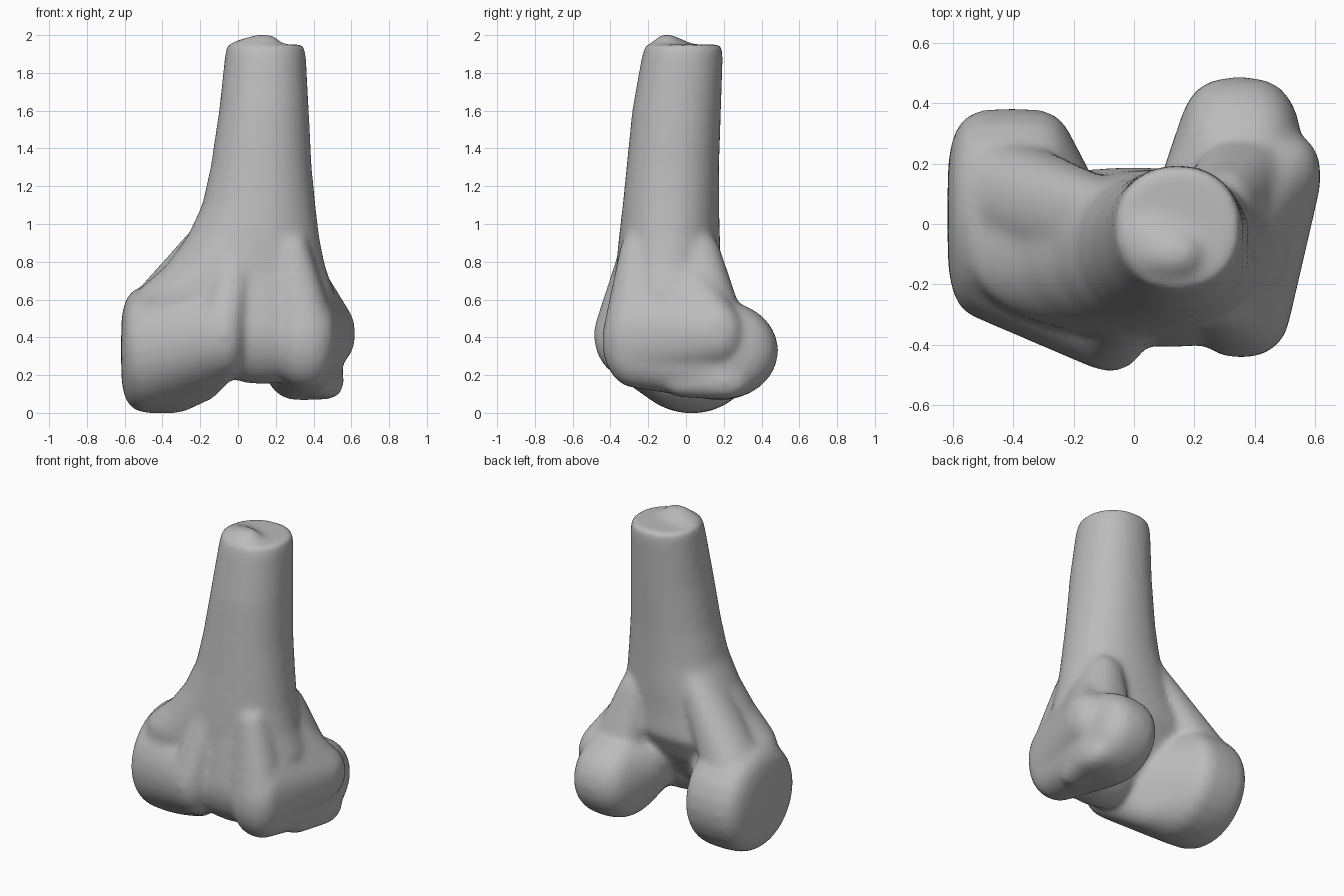
import bpy, bmesh, math

if "Cube" in bpy.data.objects:
    bpy.data.objects.remove(bpy.data.objects["Cube"], do_unlink=True)

bone = bpy.data.materials.new("bone_grey")
bone.use_nodes = True
grey = (0.5, 0.5, 0.5, 1)
bone.diffuse_color = grey
bone.node_tree.nodes["Principled BSDF"].inputs["Base Color"].default_value = grey


def soft(v, n):
    """Superellipse power: n = 2 is round, higher is boxier."""
    return math.copysign(abs(v) ** (2 / n), v)


def blob_points(x, y, z, rx, ry, rz, n=2.4, rows=12, cols=24):
    """Points of a rounded block whose poles lie along x."""
    points = [(x - rx, y, z), (x + rx, y, z)]
    for i in range(1, rows):
        a = math.pi * i / rows
        across, out = soft(math.cos(a), n), soft(math.sin(a), n)
        for j in range(cols):
            b = math.tau * j / cols
            points.append((x + rx * across,
                           y + ry * out * math.cos(b),
                           z + rz * out * math.sin(b)))
    return points


def hull(bm, *blobs):
    """Convex skin around some rounded blocks."""
    verts = [bm.verts.new(p) for blob in blobs for p in blob_points(*blob)]
    bmesh.ops.convex_hull(bm, input=verts)
    loose = [v for v in verts if v.is_valid and not v.link_faces]
    bmesh.ops.delete(bm, geom=loose, context='VERTS')


def loft(bm, rings, n=2.15, cols=48):
    """Skin over level rings given as z, x range and y range."""
    loops = []
    for z, x0, x1, y0, y1 in rings:
        loops.append([bm.verts.new((
            (x0 + x1) / 2 + (x1 - x0) / 2 * soft(math.cos(math.tau * j / cols), n),
            (y0 + y1) / 2 + (y1 - y0) / 2 * soft(math.sin(math.tau * j / cols), n), z))
            for j in range(cols)])
    for lo, hi in zip(loops, loops[1:]):
        for j in range(cols):
            k = (j + 1) % cols
            bm.faces.new((lo[j], lo[k], hi[k], hi[j]))
    bm.faces.new(loops[0][::-1])
    bm.faces.new(loops[-1])


bm = bmesh.new()

# shaft flaring into the wide lower end
loft(bm, [
    (0.32, -0.45, 0.46, -0.28, 0.00),
    (0.50, -0.57, 0.50, -0.35, 0.12),
    (0.64, -0.54, 0.51, -0.37, 0.19),
    (0.78, -0.38, 0.46, -0.37, 0.18),
    (0.93, -0.27, 0.43, -0.355, 0.18),
    (1.10, -0.19, 0.41, -0.335, 0.175),
    (1.30, -0.145, 0.39, -0.315, 0.175),
    (1.60, -0.10, 0.375, -0.285, 0.185),
    (1.88, -0.07, 0.36, -0.235, 0.195),
    (1.95, -0.06, 0.35, -0.215, 0.19)])

# uneven cut end
hull(bm, (0.13, -0.10, 1.94, 0.10, 0.08, 0.065), (0.04, -0.06, 1.93, 0.09, 0.11, 0.045))

# right condyle, its front ridge and the buttress above it
right_ridge = (-0.08, -0.29, 0.41, 0.13, 0.20, 0.23)
hull(bm, (-0.405, 0.03, 0.335, 0.215, 0.355, 0.34, 3.8),
     (-0.20, -0.10, 0.21, 0.12, 0.15, 0.15), right_ridge)
hull(bm, right_ridge, (0.0, -0.24, 0.86, 0.10, 0.11, 0.10))
hull(bm, (-0.42, 0.10, 0.53, 0.18, 0.18, 0.12), (-0.09, 0.0, 1.0, 0.10, 0.14, 0.08))

# left condyle, its front ridge and the buttress above it
left_ridge = (0.355, -0.27, 0.38, 0.16, 0.175, 0.25)
hull(bm, (0.35, 0.18, 0.33, 0.21, 0.31, 0.265, 2.8),
     (0.27, 0.08, 0.37, 0.19, 0.20, 0.20), left_ridge)
hull(bm, left_ridge, (0.28, -0.24, 0.86, 0.10, 0.11, 0.10))
hull(bm, (0.36, 0.13, 0.50, 0.17, 0.17, 0.12), (0.29, 0.04, 0.86, 0.11, 0.14, 0.10))

# side bump and lower rim of the left condyle
hull(bm, (0.48, 0.16, 0.42, 0.14, 0.15, 0.17), (0.42, -0.26, 0.40, 0.10, 0.16, 0.20),
     (0.38, 0.0, 0.72, 0.08, 0.12, 0.08))
hull(bm, (0.45, 0.20, 0.17, 0.11, 0.15, 0.10), (0.42, 0.0, 0.17, 0.09, 0.13, 0.09))

# groove floor between the condyles
hull(bm, (0.13, -0.19, 0.43, 0.29, 0.22, 0.28), (0.13, -0.20, 0.80, 0.16, 0.16, 0.10))

mesh = bpy.data.meshes.new("thigh_bone_end")
bm.to_mesh(mesh)
bm.free()
mesh.materials.append(bone)
obj = bpy.data.objects.new("thigh_bone_end", mesh)
bpy.context.collection.objects.link(obj)

# fuse the parts and soften the joins
fuse = obj.modifiers.new("fuse", 'REMESH')
fuse.mode = 'VOXEL'
fuse.voxel_size = 0.018
fuse.use_smooth_shade = True
soften = obj.modifiers.new("soften", 'SMOOTH')
soften.factor = 0.5
soften.iterations = 16
